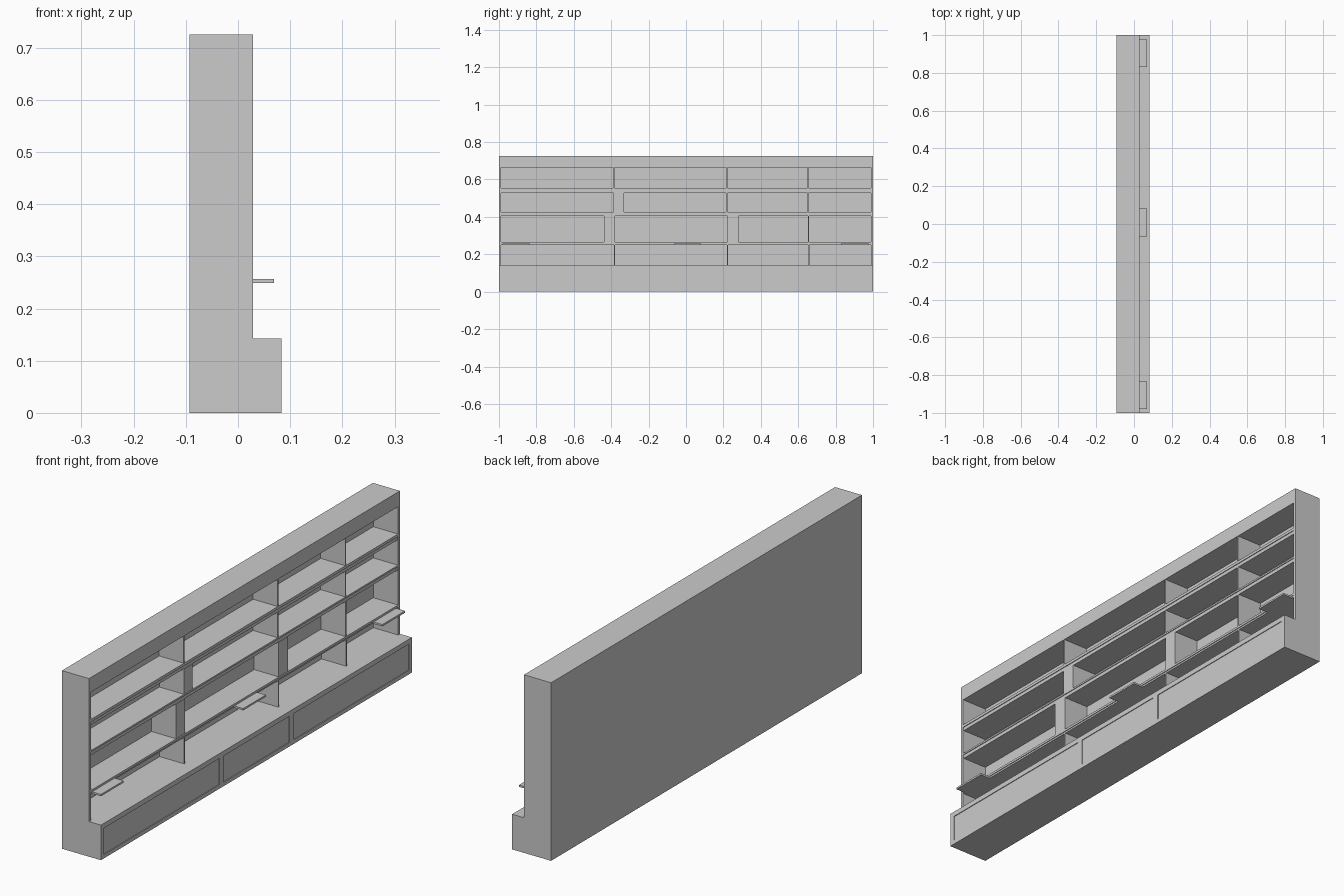
import bpy

if "Cube" in bpy.data.objects:
    bpy.data.objects.remove(bpy.data.objects["Cube"])

BACK, FRONT, BASE_FRONT = -0.0925, 0.029, 0.083
TOP, BASE_TOP, WALL = 0.725, 0.143, 0.012
INNER_BACK = BACK + 0.01


def box(name, x, y, z):
    """Box from (min, max) ranges on each axis."""
    corners = [(a, b, c) for a in x for b in y for c in z]
    faces = [(0, 1, 3, 2), (4, 6, 7, 5), (0, 4, 5, 1),
             (2, 3, 7, 6), (0, 2, 6, 4), (1, 5, 7, 3)]
    mesh = bpy.data.meshes.new(name)
    mesh.from_pydata(corners, [], faces)
    ob = bpy.data.objects.new(name, mesh)
    bpy.context.collection.objects.link(ob)
    return ob


# Base cabinet with a framed front and three shallow drawer panels
face = BASE_FRONT - 0.003
drawers = [(-0.979, -0.237), (-0.213, 0.213), (0.241, 0.981)]
p_low, p_high = 0.016, 0.123
box("base_cabinet", (BACK, face), (-1, 1), (0, BASE_TOP))
box("base_bottom_rail", (face, BASE_FRONT), (-1, 1), (0, p_low))
box("base_top_rail", (face, BASE_FRONT), (-1, 1), (p_high, BASE_TOP))
edges = [-1] + [e for d in drawers for e in d] + [1]
for a, b in zip(edges[::2], edges[1::2]):
    box("base_stile", (face, BASE_FRONT), (a, b), (p_low, p_high))

# Shelf carcass: back, sides and deep top
box("back_panel", (BACK, INNER_BACK), (-1, 1), (BASE_TOP, TOP))
for side, y in (("left", (-1, -1 + WALL)), ("right", (1 - WALL, 1))):
    box(side + "_side_panel", (INNER_BACK, FRONT), y, (BASE_TOP, TOP))
box("top_header", (INNER_BACK, FRONT), (-1 + WALL, 1 - WALL), (0.665, TOP))

# Shelves: board with a slightly set-back rail below it
for low, mid, high in ((0.249, 0.256, 0.265), (0.406, 0.42, 0.427), (0.529, 0.543, 0.554)):
    span = (-1 + WALL, 1 - WALL)
    box("shelf_board", (INNER_BACK, FRONT), span, (mid, high))
    box("shelf_rail", (INNER_BACK, FRONT - 0.003), span, (low, mid))

# Dividers and wide pillars in each row
thin = 0.006
rows = [
    ((BASE_TOP, 0.249), [(-0.386, thin), (0.219, thin), (0.655, thin)]),
    ((0.265, 0.406), [(-0.438, 0.058), (0.222, 0.058), (0.652, thin)]),
    ((0.427, 0.529), [(-0.388, 0.056), (0.215, thin), (0.65, thin)]),
    ((0.554, 0.665), [(-0.389, thin), (0.215, thin), (0.65, thin)]),
]
for z, items in rows:
    for y, width in items:
        name = "divider" if width == thin else "pillar"
        box(name, (INNER_BACK, FRONT - 0.001), (y, y + width), z)

# Pull-out trays under the lowest shelf
for y in (-0.907, 0.008, 0.903):
    box("pull_out_tray", (0.026, 0.069), (y - 0.073, y + 0.073), (0.249, 0.2565))
